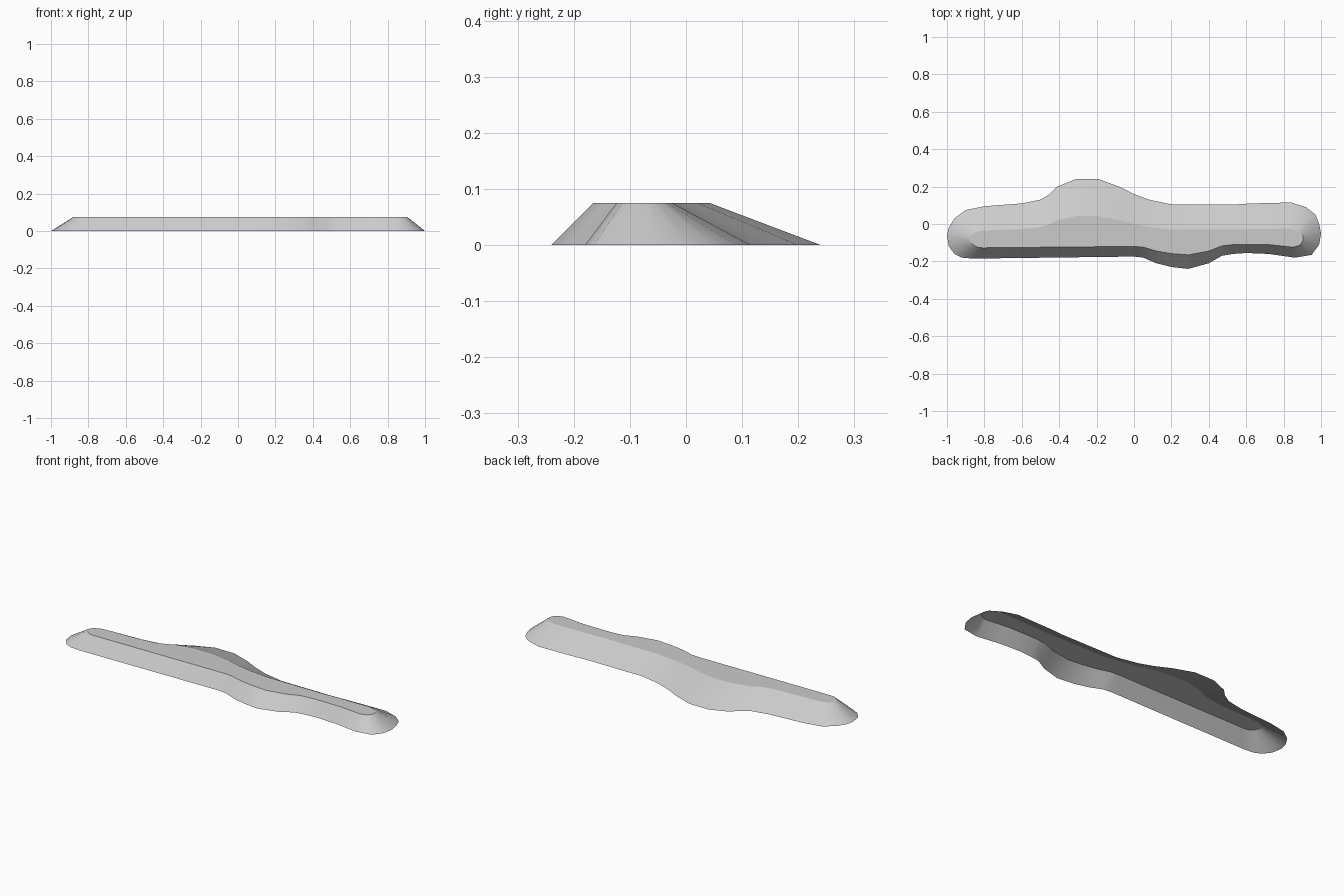
import bpy
import bmesh

HEIGHT = 0.075

cube = bpy.data.objects.get("Cube")
if cube:
    bpy.data.objects.remove(cube, do_unlink=True)

# Outline of the foot of the mound, counterclockwise from its right end
foot = [
    (-1, -.06), (-.99, -.12), (-.96, -.16), (-.92, -.18), (-.86, -.185),
    (0, -.174), (.05, -.18), (.12, -.21), (.2, -.23), (.29, -.24),
    (.4, -.21), (.47, -.17), (.53, -.16), (.6, -.155), (.72, -.16),
    (.86, -.18), (.95, -.165), (.99, -.11), (1, -.05), (.99, 0),
    (.97, .05), (.92, .09), (.84, .115), (.63, .11), (.55, .105),
    (.2, .105), (.08, .13), (0, .16), (-.08, .2), (-.19, .24),
    (-.31, .24), (-.41, .2), (-.45, .16), (-.5, .13), (-.6, .11),
    (-.8, .095), (-.9, .075), (-.96, .03), (-.99, -.02),
]

# How the foot maps onto the narrower plateau, along and across
along = [(-1, -.88), (-.86, -.81), (-.6, -.6), (.8, .8), (.86, .85), (1, .905)]
across = [(-.24, -.165), (-.16, -.11), (-.05, -.075),
          (.05, -.045), (.105, -.03), (.24, .042)]


def remap(value, table):
    for (a, fa), (b, fb) in zip(table, table[1:]):
        if value <= b:
            break
    return fa + (fb - fa) * (value - a) / (b - a)


# Open shell: sloping walls under a flat plateau
bm = bmesh.new()
low = [bm.verts.new((x, y, 0)) for x, y in foot]
high = [bm.verts.new((remap(x, along), remap(y, across), HEIGHT)) for x, y in foot]
count = len(foot)
for i in range(count):
    j = (i + 1) % count
    wall = bm.faces.new((low[i], low[j], high[j], high[i]))
    wall.smooth = True
plateau = bm.faces.new(high)
for edge in plateau.edges:
    edge.smooth = False
bmesh.ops.triangulate(bm, faces=[plateau])

mesh = bpy.data.meshes.new("mound")
bm.to_mesh(mesh)
bm.free()
mound = bpy.data.objects.new("mound", mesh)
bpy.context.collection.objects.link(mound)

# Plain grey finish
grey = bpy.data.materials.new("light_grey")
grey.use_nodes = True
colour = (0.6, 0.6, 0.6, 1)
grey.diffuse_color = colour
grey.node_tree.nodes["Principled BSDF"].inputs["Base Color"].default_value = colour
mesh.materials.append(grey)
